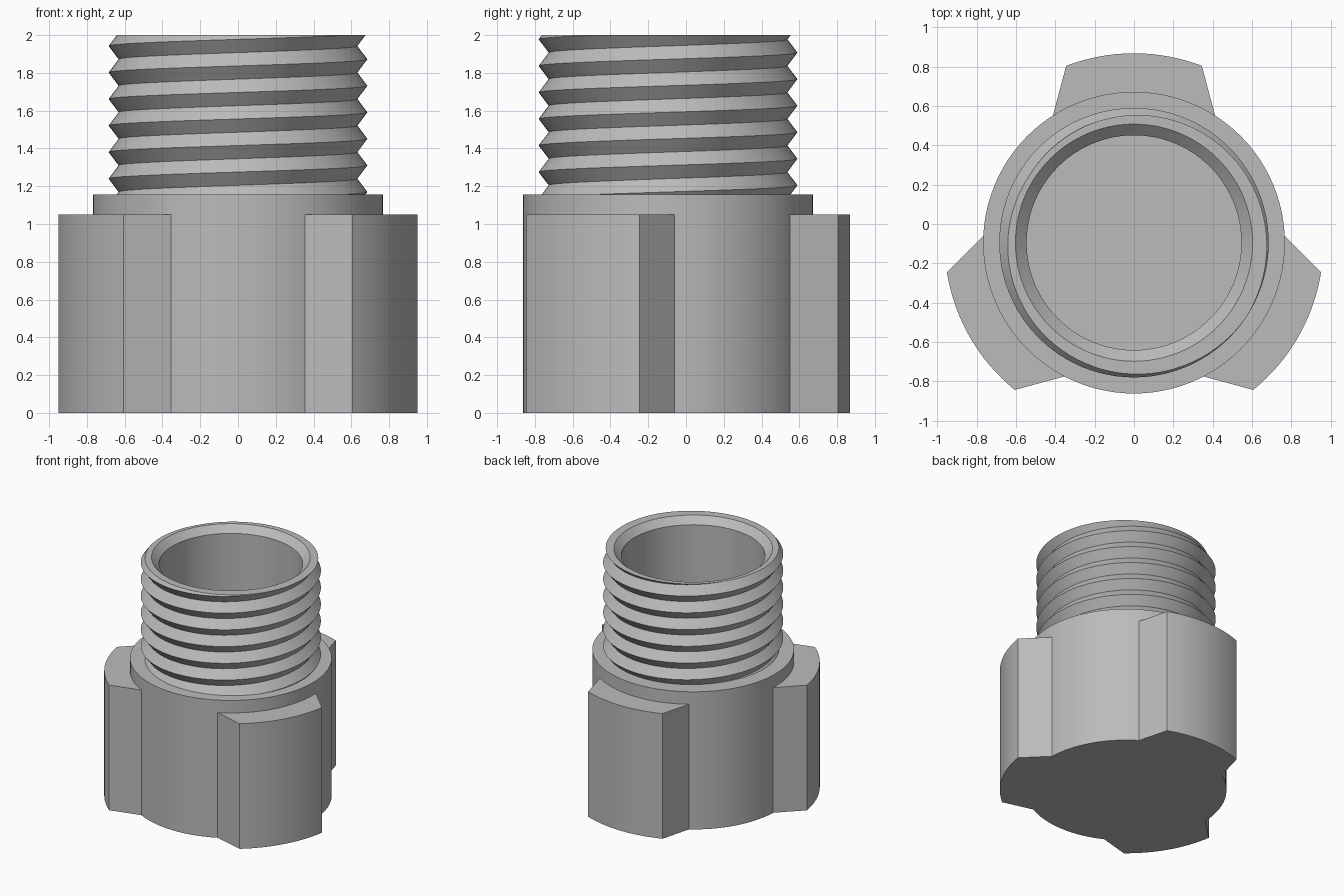
import bpy, bmesh, math
from mathutils import Matrix

cube = bpy.data.objects.get("Cube")
if cube:
    bpy.data.objects.remove(cube)

AXIS_Y = -0.095
SEGS = 96
COLLAR_TOP, TOP = 1.155, 2.0
PITCH, ROOT, CREST = 0.1405, 0.632, 0.685
CREST_AT_LEFT = 1.24      # height of a crest on the -x side
BORE, RIM, FLOOR = 0.546, 0.603, 0.1

grey = bpy.data.materials.new("grey plastic")
grey.use_nodes = True
colour = (0.5, 0.5, 0.5, 1)
grey.diffuse_color = colour
grey.node_tree.nodes["Principled BSDF"].inputs["Base Color"].default_value = colour


def finish(bm, name):
    bmesh.ops.recalc_face_normals(bm, faces=bm.faces)
    mesh = bpy.data.meshes.new(name)
    bm.to_mesh(mesh)
    bm.free()
    mesh.materials.append(grey)
    obj = bpy.data.objects.new(name, mesh)
    obj.location.y = AXIS_Y
    bpy.context.collection.objects.link(obj)
    bpy.ops.object.select_all(action='DESELECT')
    obj.select_set(True)
    bpy.context.view_layer.objects.active = obj
    bpy.ops.object.shade_smooth_by_angle(angle=math.radians(25))
    return obj


def ring(bm, r, z):
    return [bm.verts.new((r * math.cos(2 * math.pi * i / SEGS),
                          r * math.sin(2 * math.pi * i / SEGS), z)) for i in range(SEGS)]


def skin(bm, a, b):
    for i in range(SEGS):
        j = (i + 1) % SEGS
        bm.faces.new((a[i], a[j], b[j], b[i]))


# Round body with collar, bored from above and closed underneath
bm = bmesh.new()
rings = [ring(bm, r, z) for r, z in ((0.767, 0), (0.767, COLLAR_TOP), (BORE, COLLAR_TOP), (BORE, FLOOR))]
for a, b in zip(rings, rings[1:]):
    skin(bm, a, b)
bm.faces.new(rings[0])
bm.faces.new(rings[-1])
finish(bm, "body")

# Threaded neck: helical crest and root lines, trimmed flat at both ends
bm = bmesh.new()
turns = 9
crest, root = [], []
for i in range(turns * SEGS + 1):
    t = 2 * math.pi * i / SEGS
    z = CREST_AT_LEFT + PITCH * (t / (2 * math.pi) - 0.5) - 2 * PITCH
    c, s = math.cos(t), math.sin(t)
    crest.append(bm.verts.new((CREST * c, CREST * s, z)))
    root.append(bm.verts.new((ROOT * c, ROOT * s, z + PITCH / 2)))
for i in range(turns * SEGS):
    bm.faces.new((crest[i], crest[i + 1], root[i + 1], root[i]))
    if i + 1 + SEGS < len(crest):
        bm.faces.new((root[i], root[i + 1], crest[i + 1 + SEGS], crest[i + SEGS]))
for z, up in ((COLLAR_TOP - 0.01, -1), (TOP, 1)):
    bmesh.ops.bisect_plane(bm, geom=bm.verts[:] + bm.edges[:] + bm.faces[:], dist=1e-5,
                           plane_co=(0, 0, z), plane_no=(0, 0, up), clear_outer=True)
outer_edge = [e for e in bm.edges if e.is_boundary and all(abs(v.co.z - TOP) < 1e-4 for v in e.verts)]

# Flat rim, inner chamfer and bore of the neck
rim = ring(bm, RIM, TOP)
chamfer = ring(bm, BORE, TOP - 0.055)
skin(bm, rim, chamfer)
skin(bm, chamfer, ring(bm, BORE, COLLAR_TOP))
rim_edges = [bm.edges.get((rim[i], rim[i - 1])) for i in range(SEGS)]
bmesh.ops.bridge_loops(bm, edges=outer_edge + rim_edges)
finish(bm, "threaded_neck")

# Three grip lugs spaced evenly round the body
R_LUG, HALF, STEPS = 0.963, math.radians(21), 16
for n, name in enumerate(("back_lug", "right_lug", "left_lug")):
    bm = bmesh.new()
    outline = [(0.43, 0.58)]
    for k in range(STEPS + 1):
        a = HALF * (1 - 2 * k / STEPS)
        outline.append((R_LUG * math.sin(a), R_LUG * math.cos(a)))
    outline.append((-0.43, 0.58))
    base = bm.faces.new([bm.verts.new((x, y, 0)) for x, y in outline])
    top = bmesh.ops.extrude_face_region(bm, geom=[base], use_keep_orig=True)["geom"]
    bmesh.ops.translate(bm, vec=(0, 0, 1.05), verts=[v for v in top if isinstance(v, bmesh.types.BMVert)])
    bmesh.ops.rotate(bm, verts=bm.verts, matrix=Matrix.Rotation(n * math.tau / 3, 3, 'Z'))
    finish(bm, name)
